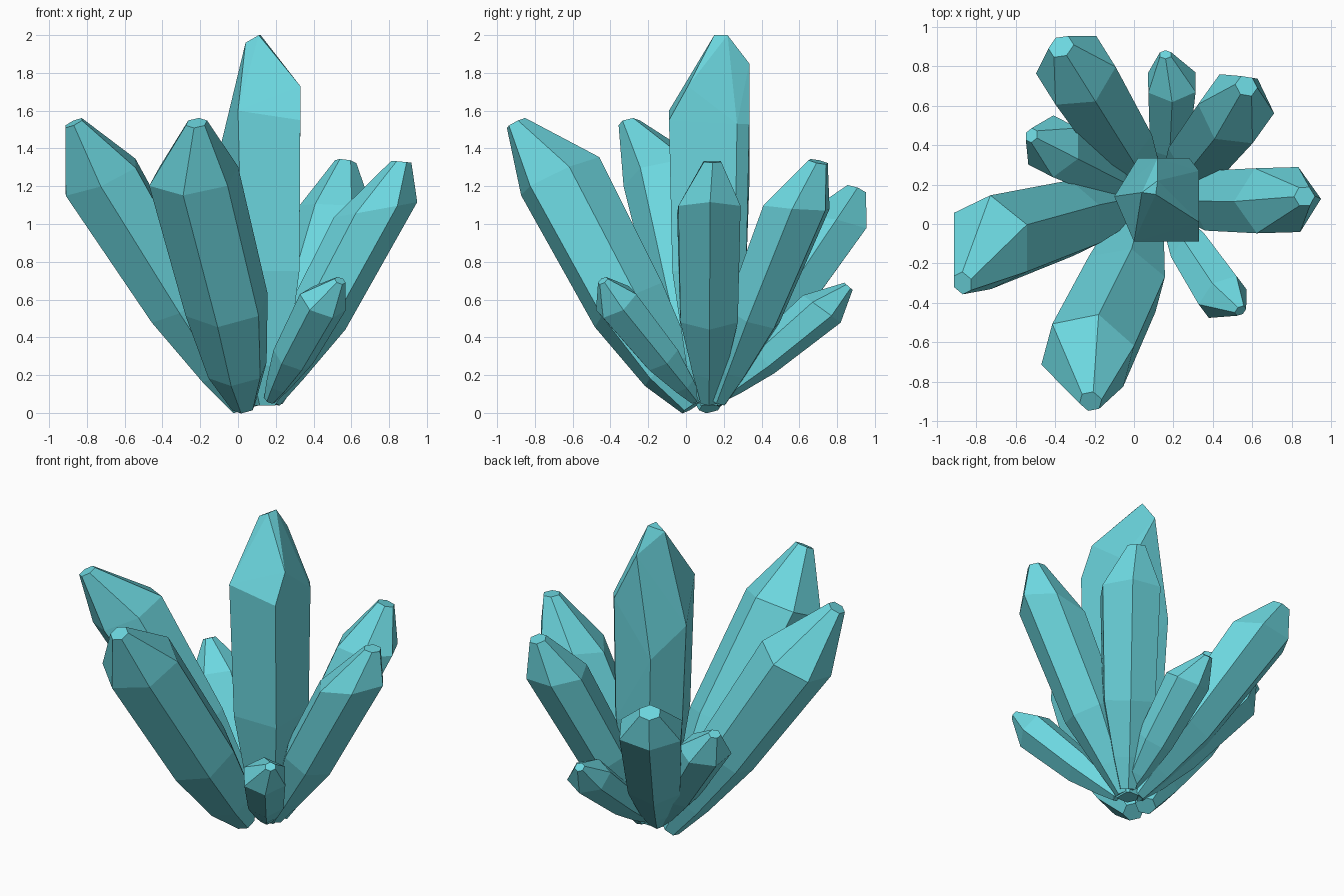
import bpy, bmesh, math
from mathutils import Vector

if "Cube" in bpy.data.objects:
    bpy.data.objects.remove(bpy.data.objects["Cube"])

mat = bpy.data.materials.new("crystal_teal")
mat.diffuse_color = (0.15, 0.68, 0.74, 1)
mat.use_nodes = True
mat.node_tree.nodes["Principled BSDF"].inputs["Base Color"].default_value = mat.diffuse_color


def finish(name, bm):
    bmesh.ops.recalc_face_normals(bm, faces=bm.faces)
    mesh = bpy.data.meshes.new(name)
    bm.to_mesh(mesh)
    bm.free()
    mesh.materials.append(mat)
    obj = bpy.data.objects.new(name, mesh)
    bpy.context.collection.objects.link(obj)
    return obj


def loft(name, rings):
    """Skin a list of equal-length vertex rings, capped at both ends."""
    bm = bmesh.new()
    loops = [[bm.verts.new(p) for p in ring] for ring in rings]
    n = len(loops[0])
    for a, b in zip(loops, loops[1:]):
        for i in range(n):
            j = (i + 1) % n
            bm.faces.new((a[i], a[j], b[j], b[i]))
    bm.faces.new(loops[0])
    bm.faces.new(loops[-1])
    return finish(name, bm)


def hull(name, points):
    """Faceted solid wrapped around a set of points."""
    bm = bmesh.new()
    for p in points:
        bm.verts.new(p)
    res = bmesh.ops.convex_hull(bm, input=bm.verts)
    loose = {e for e in res["geom_interior"] + res["geom_unused"]
             if isinstance(e, bmesh.types.BMVert)}
    bmesh.ops.delete(bm, geom=list(loose), context='VERTS')
    return finish(name, bm)


def crystal(name, base, tip, ru, rv, du=0, dv=0, slant=0.03, low=0.52, mid=0.82,
            mid_off=0.45, shoulder=0.8, end=0.24):
    """Six-sided leaning crystal: ru/rv half widths, du/dv shoulder offset."""
    base, tip = Vector(base), Vector(tip)
    axis = tip - base
    a = axis.normalized()
    u = a.cross(Vector((0, 0, 1))).normalized()
    v = u.cross(a)
    profile = [(0.0, 0.26, 0, 0), (0.13, low, mid_off / 4, 0), (0.36, mid, mid_off, 0),
               (shoulder, 1.0, 1.0, 1), (1.0, end, 0, 0.15)]
    rings = []
    for t, s, off, sl in profile:
        c = base + axis * t + (u * du + v * dv) * off
        ring = []
        for k in range(6):
            ang = math.radians(30 + 60 * k)
            cu, cv = math.cos(ang) / 0.866, math.sin(ang)
            ring.append(c + u * cu * ru * s + v * cv * rv * s - a * slant * cv * sl)
        rings.append(ring)
    return loft(name, rings)


# Tall upright crystal with an uneven shoulder
section = [(0.33, -0.09, 1.55), (0.33, 0.01, 1.73), (0.33, 0.27, 1.53), (0.28, 0.335, 1.53),
           (0.12, 0.335, 1.85), (0.02, 0.335, 1.2), (-0.10, 0.14, 1.38), (0.0, -0.09, 1.6)]


def scaled(s, z):
    return [(0.15 + (x - 0.14) * s, 0.13 + (y - 0.13) * s, z) for x, y, _ in section]


peak = [(0.11, 0.15, 2.0), (0.12, 0.22, 2.0), (0.04, 0.16, 1.96)]
hull("main_crystal", scaled(0.25, 0.04) + scaled(0.58, 0.25) + scaled(0.92, 0.75)
     + section + peak)

# Two long crystals leaning left and forward
crystal("left_crystal", (0.02, 0.13, 0.03), (-0.87, -0.30, 1.535), 0.215, 0.225,
        du=0.125, dv=0.025)
crystal("front_crystal", (0.03, 0.03, 0.03), (-0.22, -0.90, 1.535), 0.215, 0.235,
        du=0.075, dv=0.035, low=0.66, mid=0.93, mid_off=0.0)

# Medium crystals leaning right and backward
crystal("right_crystal", (0.18, 0.12, 0.06), (0.865, 0.14, 1.33), 0.165, 0.175,
        du=0.015, slant=0.14, mid=0.92, shoulder=0.8, end=0.28)
crystal("back_right_crystal", (0.19, 0.17, 0.06), (0.57, 0.70, 1.33), 0.17, 0.175,
        du=0.025, slant=0.07, mid=0.88, shoulder=0.81, end=0.3)
crystal("back_left_crystal", (0.10, 0.15, 0.06), (-0.37, 0.90, 1.18), 0.18, 0.175,
        slant=0.08, mid=0.85, shoulder=0.84, end=0.33)

# Small crystals filling the gaps
crystal("small_back_crystal", (0.17, 0.15, 0.07), (0.16, 0.86, 0.67), 0.12, 0.12, du=0.03)
crystal("small_front_crystal", (0.17, 0.05, 0.07), (0.54, -0.44, 0.70), 0.12, 0.12,
        du=0.03, slant=0.0, mid=0.86, shoulder=0.82)
crystal("small_left_crystal", (0.09, 0.14, 0.06), (-0.52, 0.45, 0.91), 0.14, 0.14,
        slant=0.05, shoulder=0.82)
